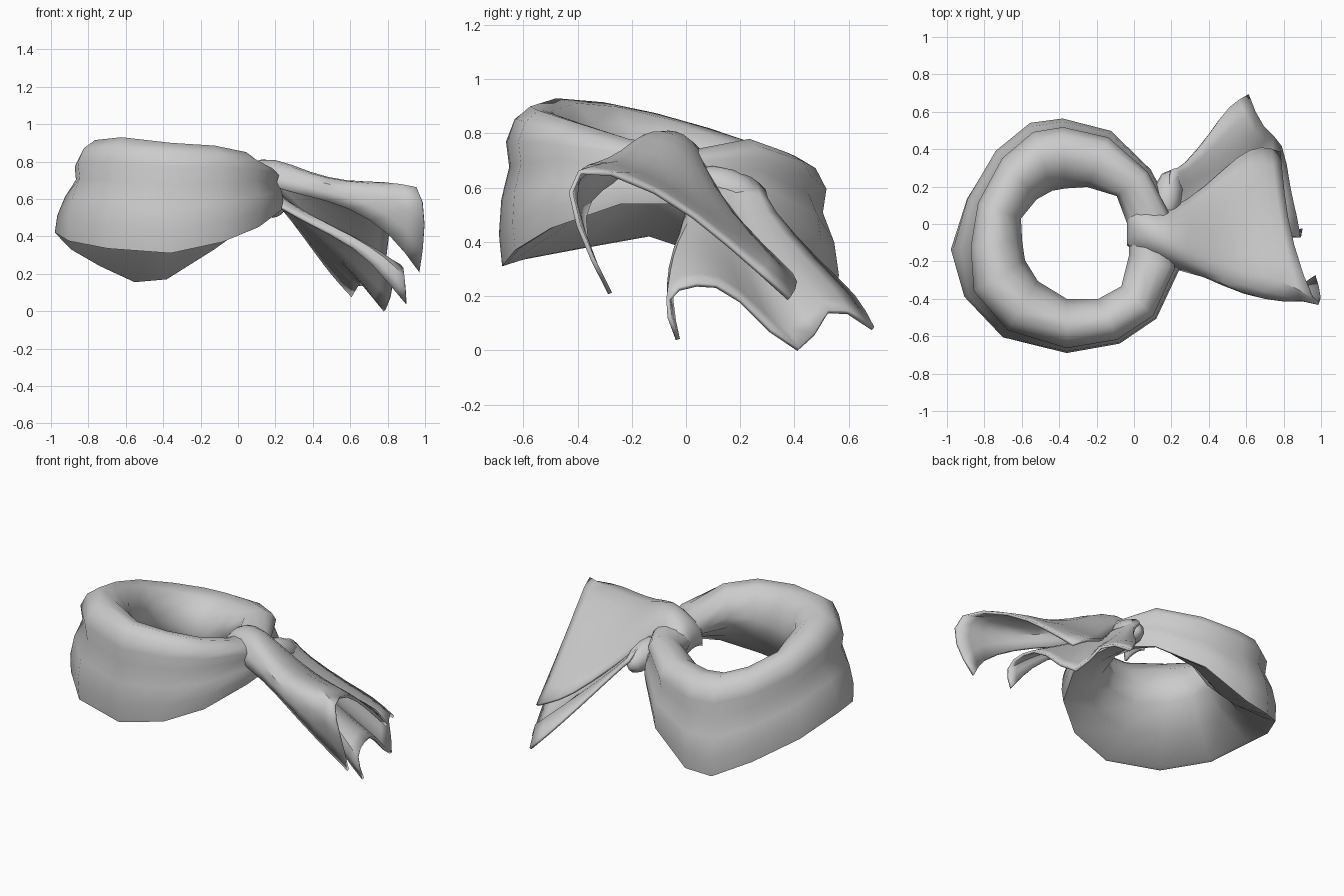
import bpy, bmesh, math
from mathutils import Vector

cube = bpy.data.objects.get("Cube")
if cube:
    bpy.data.objects.remove(cube, do_unlink=True)

cloth = bpy.data.materials.new("grey cloth")
cloth.use_nodes = True
grey = (0.6, 0.6, 0.6, 1)
cloth.diffuse_color = grey
cloth.node_tree.nodes["Principled BSDF"].inputs["Base Color"].default_value = grey


def loft(name, rows, closed=False):
    """Skin a grid of points; a closed loft joins up in both directions."""
    bm = bmesh.new()
    grid = [[bm.verts.new(point) for point in row] for row in rows]
    across = len(rows[0])
    for i in range(len(rows) if closed else len(rows) - 1):
        here, ahead = grid[i], grid[(i + 1) % len(rows)]
        for j in range(across if closed else across - 1):
            k = (j + 1) % across
            bm.faces.new((here[j], here[k], ahead[k], ahead[j]))
    bmesh.ops.recalc_face_normals(bm, faces=bm.faces)
    mesh = bpy.data.meshes.new(name)
    bm.to_mesh(mesh)
    bm.free()
    obj = bpy.data.objects.new(name, mesh)
    bpy.context.collection.objects.link(obj)
    return obj


def finish(obj, angle):
    obj.data.materials.clear()
    obj.data.materials.append(cloth)
    bpy.ops.object.select_all(action='DESELECT')
    obj.select_set(True)
    bpy.context.view_layer.objects.active = obj
    bpy.ops.object.shade_smooth_by_angle(angle=math.radians(angle))


def cloth_sheet(name, rows):
    """Thin draped cloth with square corners."""
    obj = loft(name, rows)
    finish(obj, 80)
    smooth = obj.modifiers.new("drape", 'SUBSURF')
    smooth.levels = smooth.render_levels = 1
    smooth.boundary_smooth = 'PRESERVE_CORNERS'
    thick = obj.modifiers.new("thickness", 'SOLIDIFY')
    thick.thickness = 0.016
    thick.offset = 0


# Neck wrap: rolled top edge, shallow fold outside, lower lip flaring outward
centre = Vector((-0.36, -0.06, 0))
angles = [10, 38, 67, 92, 108, 130, 160, 187, 211, 238, 270, 296, 317, 343]
inner = [.33, .34, .28, .25, .25, .25, .26, .24, .26, .29, .34, .38, .40, .35]
outer = [.59, .57, .61, .63, .64, .60, .58, .64, .65, .65, .63, .645, .655, .63]
bottom = [.54, .48, .33, .17, .155, .24, .33, .42, .375, .335, .31, .37, .45, .54]
top = [.74, .78, .73, .715, .72, .755, .82, .875, .915, .93, .90, .885, .85, .78]
# How far the roll is tucked in behind the lip
tuck = [0, 0, .04, .05, .07, .1, .16, .24, .1, .06, 0, 0, 0, 0]
section = [(.96, 0), (1, .2), (.97, .42), (.87, .62), (.91, .78), (.8, .92), (.6, 1),
           (.34, .97), (.12, .84), (0, .64), (.08, .45), (.42, .22), (.9, .01)]
wrap_rows = []
for angle, near, far, low, high, pull in zip(angles, inner, outer, bottom, top, tuck):
    turn = math.radians(angle)
    outward = Vector((math.cos(turn), math.sin(turn), 0))
    row = []
    for s, h in section:
        reach = near + (far - near) * s * (1 - pull * min(1, 1.5 * h))
        row.append(centre + outward * reach + Vector((0, 0, low + (high - low) * h)))
    wrap_rows.append(row)
finish(loft("neck_wrap", wrap_rows, closed=True), 65)

# Knot: flattened bead behind the strap
bpy.ops.mesh.primitive_uv_sphere_add(segments=10, ring_count=6, location=(.18, .15, .59))
knot = bpy.context.object
knot.name = knot.data.name = "knot"
knot.scale = (.08, .15, .08)
knot.rotation_euler = (math.radians(-20), 0, math.radians(-8))
finish(knot, 80)


def strap_row(x, left, right, edge, crest):
    """Broad arched cross-section of the strap, from the front edge to the back."""
    return [(x, left + (right - left) * j / 5,
             edge + (crest - edge) * max(0, math.sin(math.pi * j / 5)) ** .5)
            for j in range(6)]


# Upper tail: a strap over the wrap that spreads into a drooping sheet
upper = [
    strap_row(-.03, -.11, .05, .60, .62),
    strap_row(-.03, -.12, .06, .70, .73),
    strap_row(.06, -.15, .07, .73, .79),
    strap_row(.19, -.24, .06, .66, .83),
    [(.36, -.26, .62), (.37, -.28, .71), (.38, -.19, .75),
     (.39, -.02, .68), (.39, .10, .55), (.38, .19, .47)],
    [(.60, -.37, .56), (.58, -.39, .66), (.58, -.28, .71),
     (.58, -.03, .60), (.57, .20, .43), (.56, .37, .30)],
    [(.82, -.39, .42), (.82, -.45, .65), (.80, -.33, .72),
     (.75, -.04, .59), (.71, .21, .38), (.68, .42, .25)],
    [(.97, -.28, .21), (1.01, -.41, .46), (.97, -.46, .72),
     (.84, -.10, .60), (.80, .16, .39), (.78, .38, .19)],
]
cloth_sheet("upper_tail", upper)

# Lower tail: hangs from the knot and ends in three points
lower = [
    [(.17, .02, .59), (.18, .06, .62), (.19, .10, .64), (.19, .14, .65),
     (.19, .19, .65), (.19, .24, .64), (.20, .29, .59)],
    [(.35, .00, .48), (.35, .04, .53), (.35, .09, .52), (.34, .14, .50),
     (.32, .19, .49), (.29, .24, .52), (.26, .30, .53)],
    [(.64, -.05, .34), (.63, -.05, .40), (.61, .05, .39), (.59, .15, .35),
     (.56, .27, .27), (.49, .38, .34), (.42, .50, .31)],
    [(.79, -.06, .17), (.78, -.08, .31), (.75, .06, .32), (.72, .17, .28),
     (.69, .36, .08), (.61, .45, .26), (.50, .63, .20)],
    [(.90, -.03, .04), (.89, -.10, .21), (.87, .04, .25), (.83, .18, .24),
     (.80, .45, -.11), (.68, .50, .22), (.61, .69, .08)],
]
cloth_sheet("lower_tail", lower)
